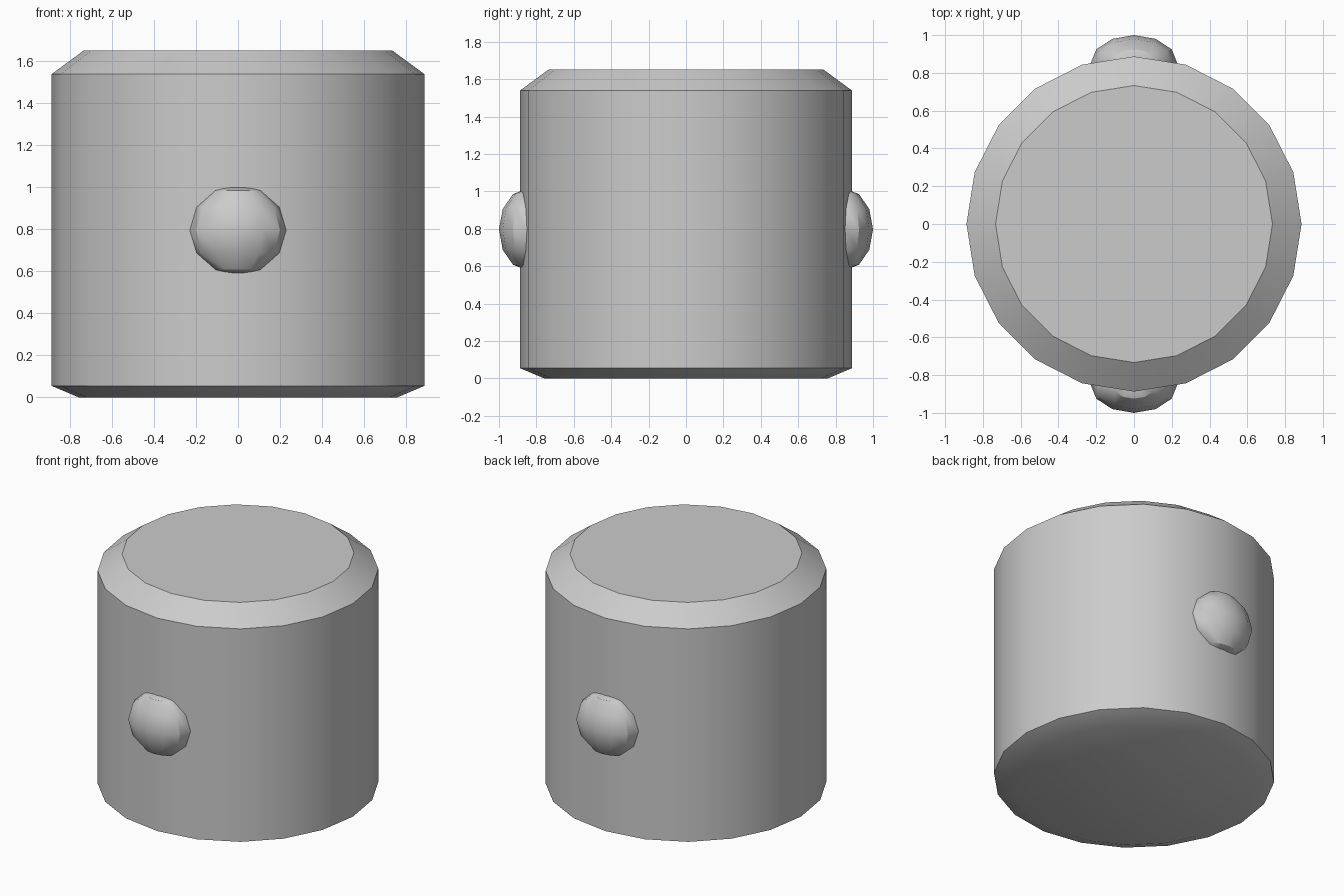
import bpy, bmesh, math

if "Cube" in bpy.data.objects:
    bpy.data.objects.remove(bpy.data.objects["Cube"])


def smooth(obj):
    bpy.ops.object.select_all(action='DESELECT')
    obj.select_set(True)
    bpy.context.view_layer.objects.active = obj
    bpy.ops.object.shade_smooth_by_angle(angle=math.radians(32))


def add_object(name, bm):
    mesh = bpy.data.meshes.new(name)
    bmesh.ops.recalc_face_normals(bm, faces=bm.faces)
    bm.to_mesh(mesh)
    bm.free()
    obj = bpy.data.objects.new(name, mesh)
    bpy.context.collection.objects.link(obj)
    smooth(obj)
    return obj


# Drum body: 20-sided lathe with chamfered rims
SIDES = 20
profile = [(0.757, 0.0), (0.887, 0.055), (0.887, 1.54), (0.733, 1.653)]
bm = bmesh.new()
rings = [[bm.verts.new((r * math.cos(math.tau * i / SIDES),
                        r * math.sin(math.tau * i / SIDES), z))
          for i in range(SIDES)] for r, z in profile]
for lower, upper in zip(rings, rings[1:]):
    for i in range(SIDES):
        j = (i + 1) % SIDES
        bm.faces.new((lower[i], lower[j], upper[j], upper[i]))
bm.faces.new(rings[0])
bm.faces.new(rings[-1])
add_object("drum_body", bm)

# Rounded side studs on the front and back
for name, side in (("front_stud", -1), ("back_stud", 1)):
    bm = bmesh.new()
    bmesh.ops.create_uvsphere(bm, u_segments=12, v_segments=6, radius=1)
    bmesh.ops.scale(bm, vec=(0.23, 0.15, 0.218), verts=bm.verts)
    bmesh.ops.translate(bm, vec=(0, side * 0.85, 0.797), verts=bm.verts)
    stud = add_object(name, bm)
    stud.data.shade_smooth()
